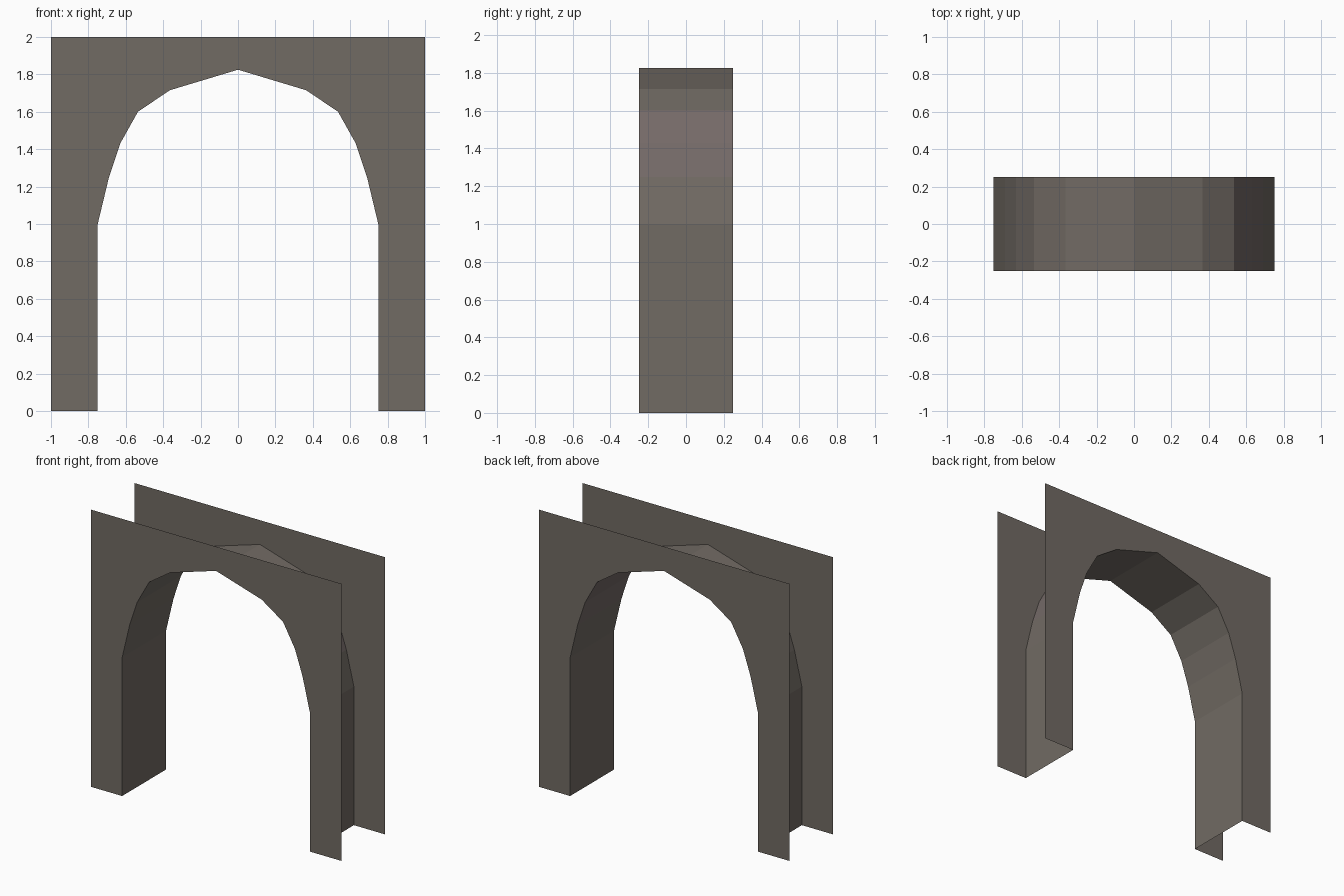
import bpy, bmesh

if "Cube" in bpy.data.objects:
    bpy.data.objects.remove(bpy.data.objects["Cube"])


def material(name, rgb):
    m = bpy.data.materials.new(name)
    m.diffuse_color = (*rgb, 1)
    m.use_nodes = True
    m.node_tree.nodes["Principled BSDF"].inputs["Base Color"].default_value = m.diffuse_color
    return m


stone = material("grey brown stone", (0.165, 0.145, 0.126))
rosy = material("rosy grey stone", (0.175, 0.142, 0.136))

# arch opening: right half from foot to crown, mirrored to the left
half = [(0.75, 0), (0.75, 1), (0.69, 1.25), (0.63, 1.43),
        (0.535, 1.6), (0.365, 1.715), (0, 1.825)]
arch = half + [(-x, z) for x, z in half[-2::-1]]
outer = [(-1, 0), (-1, 2), (1, 2), (1, 0)]
DEPTH = 0.25


def make(name, bm, mats):
    me = bpy.data.meshes.new(name)
    bm.to_mesh(me)
    bm.free()
    for m in mats:
        me.materials.append(m)
    ob = bpy.data.objects.new(name, me)
    bpy.context.collection.objects.link(ob)
    return ob


# front and back wall plates with the arch cut out
def wall(name, y):
    bm = bmesh.new()
    f = bm.faces.new([bm.verts.new((x, y, z)) for x, z in arch + outer])
    f.normal_update()
    if f.normal.y * y < 0:
        f.normal_flip()
    bmesh.ops.triangulate(bm, faces=[f])
    make(name, bm, [stone])


wall("front_wall", -DEPTH)
wall("back_wall", DEPTH)

# inner lining of the arch, facing the opening (top, sides and feet stay open)
bm = bmesh.new()
rows = [[bm.verts.new((x, y, z)) for y in (-DEPTH, DEPTH)] for x, z in arch]
for a, b in zip(rows, rows[1:]):
    f = bm.faces.new((a[0], b[0], b[1], a[1]))
    f.normal_update()
    c = f.calc_center_median()
    if f.normal.x * c.x + f.normal.z * (c.z - 0.5) > 0:
        f.normal_flip()
    # rosy band on the curved shoulder
    f.material_index = 1 if c.x > 0 and 1.25 < c.z < 1.62 else 0
make("arch_lining", bm, [stone, rosy])
